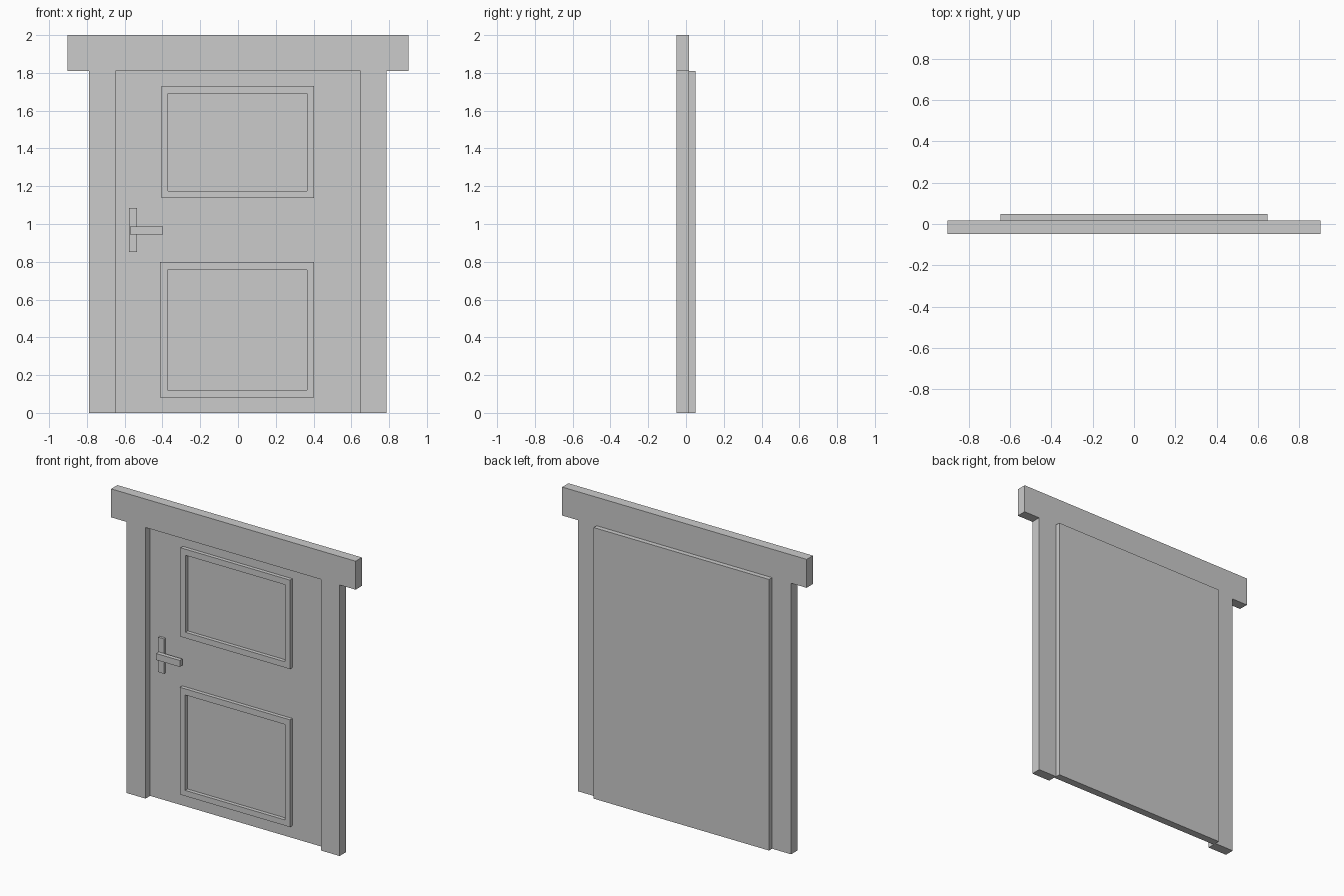
import bpy
import bmesh

if "Cube" in bpy.data.objects:
    bpy.data.objects.remove(bpy.data.objects["Cube"])


def finish(name, bm):
    bmesh.ops.recalc_face_normals(bm, faces=bm.faces)
    mesh = bpy.data.meshes.new(name)
    bm.to_mesh(mesh)
    bm.free()
    obj = bpy.data.objects.new(name, mesh)
    bpy.context.collection.objects.link(obj)
    return obj


def box(name, x, y, z):
    """Box from (min, max) ranges on each axis."""
    bm = bmesh.new()
    bmesh.ops.create_cube(bm, size=1)
    for v in bm.verts:
        v.co = [r[0] if c < 0 else r[1] for c, r in zip(v.co, (x, y, z))]
    return finish(name, bm)


def ring(name, outer, inner, y):
    """Mitred rectangular moulding; outer and inner are (x0, x1, z0, z1)."""
    bm = bmesh.new()

    def loop(rect, depth):
        x0, x1, z0, z1 = rect
        return [bm.verts.new((a, depth, b))
                for a, b in ((x0, z0), (x1, z0), (x1, z1), (x0, z1))]

    loops = [loop(outer, y[0]), loop(inner, y[0]),
             loop(inner, y[1]), loop(outer, y[1])]
    for k in range(4):
        a, b = loops[k], loops[(k + 1) % 4]
        for i in range(4):
            j = (i + 1) % 4
            bm.faces.new((a[i], a[j], b[j], b[i]))
    return finish(name, bm)


FRONT, FRAME_BACK = -0.049, 0.017      # frame depth
DOOR_FRONT, DOOR_BACK = -0.001, 0.049  # door leaf depth
HEAD_Z = 1.81

# Door frame: lintel and two jambs
box("lintel", (-0.903, 0.903), (FRONT, FRAME_BACK), (HEAD_Z, 2.0))
for side, xs in (("left", (-0.788, -0.648)), ("right", (0.648, 0.785))):
    box(side + "_jamb", xs, (FRONT, FRAME_BACK), (0, HEAD_Z))

# Door leaf, standing proud of the frame at the back
box("door_leaf", (-0.648, 0.648), (DOOR_FRONT, DOOR_BACK), (0, HEAD_Z))

# Raised panel mouldings
ring("upper_panel_moulding", (-0.406, 0.402, 1.137, 1.731),
     (-0.37, 0.365, 1.176, 1.69), (-0.026, DOOR_FRONT))
ring("lower_panel_moulding", (-0.412, 0.402, 0.082, 0.798),
     (-0.372, 0.365, 0.12, 0.757), (-0.026, DOOR_FRONT))

# Handle: back plate and lever
box("handle_plate", (-0.577, -0.534), (-0.018, DOOR_FRONT), (0.852, 1.085))
box("handle_lever", (-0.573, -0.398), (-0.046, -0.018), (0.945, 0.988))
